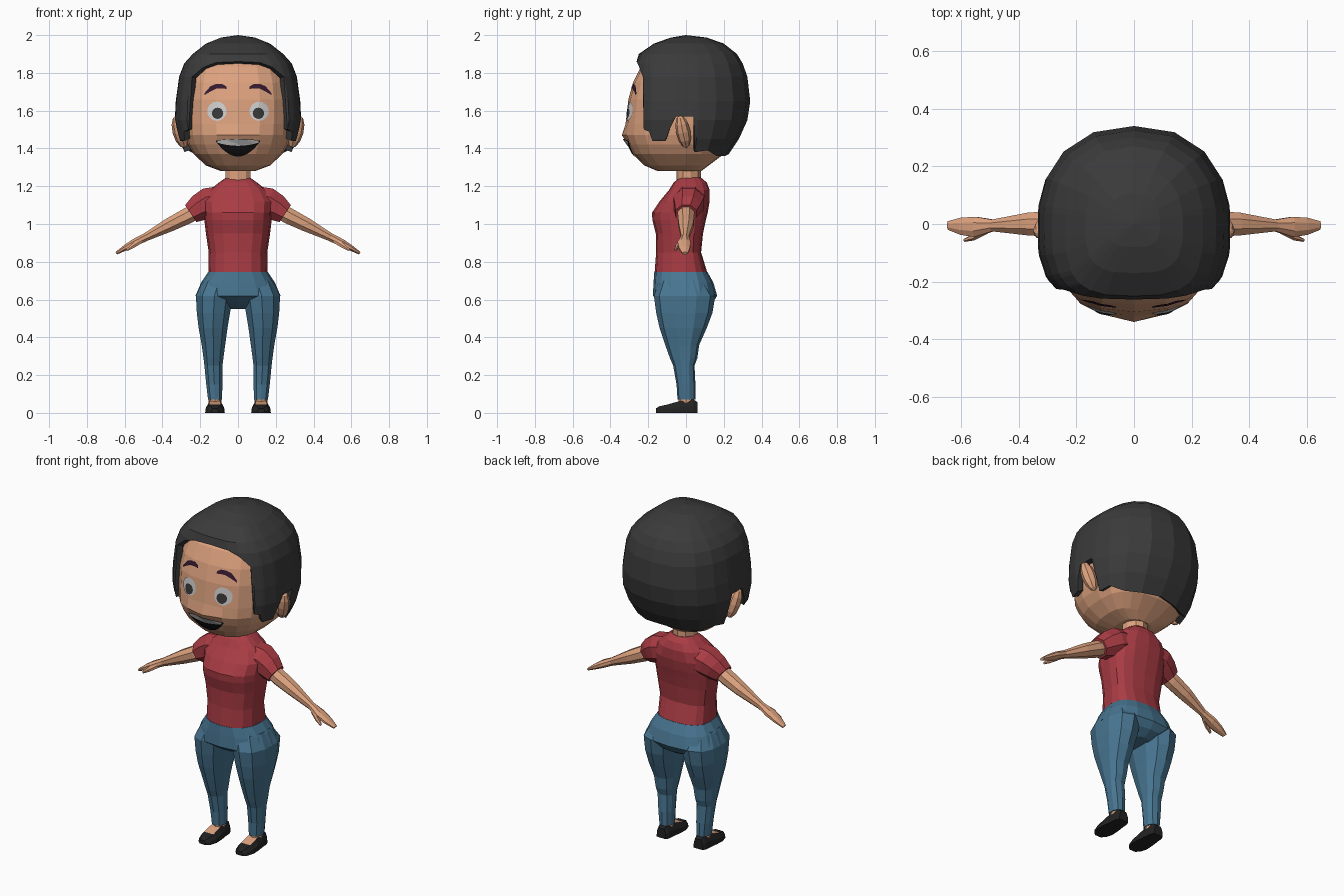
import bpy, bmesh, math
from mathutils import Vector, Matrix
from mathutils.bvhtree import BVHTree

if "Cube" in bpy.data.objects:
    bpy.data.objects.remove(bpy.data.objects["Cube"])


def mat(name, r, g, b):
    m = bpy.data.materials.new(name)
    m.diffuse_color = (r, g, b, 1)
    m.use_nodes = True
    m.node_tree.nodes["Principled BSDF"].inputs["Base Color"].default_value = m.diffuse_color
    return m


SKIN = mat("skin", .72, .36, .21)
RED = mat("shirt_red", .40, .045, .058)
BLUE = mat("denim_blue", .065, .18, .285)
HAIR = mat("hair_charcoal", .043, .043, .043)
SHOE = mat("shoe_black", .016, .016, .016)
WHITE = mat("eye_white", .62, .62, .62)
PUPIL = mat("pupil_grey", .04, .04, .04)
BROW = mat("brow_plum", .035, .01, .03)
MOUTH = mat("mouth_black", .006, .006, .006)


def finish(name, bm, mats, mirror=False):
    bmesh.ops.remove_doubles(bm, verts=bm.verts, dist=1e-5)
    bmesh.ops.recalc_face_normals(bm, faces=bm.faces)
    me = bpy.data.meshes.new(name)
    bm.to_mesh(me)
    bm.free()
    for m in mats:
        me.materials.append(m)
    ob = bpy.data.objects.new(name, me)
    bpy.context.collection.objects.link(ob)
    if mirror:
        ob.modifiers.new("mirror", 'MIRROR').use_mirror_merge = False
    return ob


def loft(name, rings, mats, mirror=False, rule=None):
    """Skin a list of closed rings and cap both ends."""
    bm = bmesh.new()
    vs = [[bm.verts.new(p) for p in r] for r in rings]
    n = len(vs[0])
    for i in range(len(vs) - 1):
        for j in range(n):
            k = (j + 1) % n
            f = bm.faces.new((vs[i][j], vs[i][k], vs[i + 1][k], vs[i + 1][j]))
            if rule and rule(i, j):
                f.material_index = 1
    bm.faces.new(vs[0])
    bm.faces.new(vs[-1])
    return finish(name, bm, mats, mirror)


def spow(v, e):
    return math.copysign(abs(v) ** e, v)


def oval(a, hx, yf, yb, nf, nb):
    """Point on a rounded oval, a = 0 faces the front."""
    front = math.cos(a) > 0
    e = 2 / (nf if front else nb)
    return hx * spow(math.sin(a), e), -(yf if front else yb) * spow(math.cos(a), e)


def ring(z, hx, yf, yb, cx=0, n=2.5, sides=16):
    pts = [oval(2 * math.pi * i / sides, hx, yf, yb, n, n) for i in range(sides)]
    return [Vector((cx + x, y, z)) for x, y in pts]


def tube(name, path, material, sides=8):
    """Mirrored limb along (x, y, z, half height, half depth) stations."""
    rings = []
    for i, (x, y, z, h, d) in enumerate(path):
        a, b = path[max(i - 1, 0)], path[min(i + 1, len(path) - 1)]
        t = Vector((b[0] - a[0], 0, b[2] - a[2])).normalized()
        up = Vector((-t.z, 0, t.x))
        rings.append([Vector((x, y, z)) + up * h * math.cos(q) + Vector((0, d * math.sin(q), 0))
                      for q in (2 * math.pi * (k + .5) / sides for k in range(sides))])
    return loft(name, rings, [material], True)


# Head, with the nose pulled forward a little
head_rings = [ring(z, hx, f, b, n=2.6, sides=20) for z, hx, f, b in (
    (1.28, .09, .15, .08), (1.31, .17, .22, .12), (1.37, .235, .28, .20),
    (1.42, .265, .305, .23), (1.47, .28, .325, .25), (1.53, .285, .32, .27),
    (1.66, .285, .305, .29), (1.75, .275, .28, .29), (1.83, .25, .24, .26), (1.9, .18, .17, .19))]
head_rings[4][0].y -= .015
head = loft("head", head_rings, [SKIN])
loft("neck", [ring(z, .07, .05, .08, n=2, sides=10) for z in (1.19, 1.33)], [SKIN])

# Ears
bm = bmesh.new()
bmesh.ops.create_uvsphere(bm, u_segments=8, v_segments=6, radius=1, matrix=(
    Matrix.Translation((.305, -.015, 1.49)) @ Matrix.Rotation(.25, 4, 'Y')
    @ Matrix.Rotation(.2, 4, 'X') @ Matrix.Diagonal((.042, .038, .092, 1))))
finish("ear", bm, [SKIN], True)

# Hair shell: dome levels clamped to a hairline that varies around the head
LEVELS = [(2.0, 0, 0, 0), (1.987, .09, .08, .11), (1.955, .17, .17, .2), (1.9, .24, .25, .27),
          (1.85, .285, .265, .30), (1.78, .312, .275, .325), (1.65, .33, .28, .34),
          (1.55, .335, .28, .325), (1.45, .315, .275, .28), (1.36, .278, .27, .22)]
HAIRLINE = [(0, 1.86), (14, 1.855), (28, 1.83), (42, 1.78), (45, 1.5), (55, 1.49), (60, 1.44),
            (77, 1.44), (81, 1.5), (86, 1.57), (95, 1.57), (99, 1.38), (115, 1.39),
            (135, 1.36), (158, 1.36), (180, 1.37)]


def dome(z):
    for a, b in zip(LEVELS, LEVELS[1:]):
        if z >= b[0] - 1e-6:
            t = (a[0] - z) / (a[0] - b[0])
            return [p + (q - p) * t for p, q in zip(a[1:], b[1:])]


columns = HAIRLINE + [(360 - a, z) for a, z in HAIRLINE[-2:0:-1]]
bm = bmesh.new()
grid = []
for deg, low in columns:
    col = []
    for level in LEVELS:
        z = max(level[0], low)
        x, y = oval(math.radians(deg), *dome(z), 3.2, 2.3)
        col.append(bm.verts.new((x, y, z)))
    grid.append(col)
for i, a in enumerate(grid):
    b = grid[(i + 1) % len(grid)]
    for j in range(len(LEVELS) - 1):
        bm.faces.new((a[j], a[j + 1], b[j + 1], b[j]))
bmesh.ops.remove_doubles(bm, verts=bm.verts, dist=1e-5)
bmesh.ops.dissolve_degenerate(bm, edges=bm.edges, dist=1e-5)
hair = finish("hair", bm, [HAIR])
shell = hair.modifiers.new("thickness", 'SOLIDIFY')
shell.thickness, shell.offset = .035, -1

# Face details: thin sheets laid onto the front of the head
surface = BVHTree.FromPolygons([v.co for v in head.data.vertices],
                               [p.vertices[:] for p in head.data.polygons])


def sheet(name, cols, material, lift, rows=5):
    bm = bmesh.new()
    vs = []
    for x, lo, hi in cols:
        col = []
        for r in range(rows + 1):
            z = lo + (hi - lo) * r / rows
            hit = surface.ray_cast(Vector((x, -2, z)), Vector((0, 1, 0)))[0]
            col.append(bm.verts.new((x, hit.y - lift, z)))
        vs.append(col)
    for a, b in zip(vs, vs[1:]):
        for r in range(rows):
            bm.faces.new((a[r], b[r], b[r + 1], a[r + 1]))
    return finish(name, bm, [material])


def disc(cx, cz, r, n=8):
    angles = [math.pi * i / n for i in range(n + 1)]
    return [(cx - r * math.cos(q), cz - r * math.sin(q), cz + r * math.sin(q)) for q in angles]


for side, s in (("left", 1), ("right", -1)):
    sheet(side + "_eye", disc(s * .112, 1.597, .051), WHITE, .005)
    sheet(side + "_pupil", disc(s * .108, 1.586, .03), PUPIL, .009)
    brow = [(.062, 1.715, 1.728), (.085, 1.718, 1.742), (.115, 1.717, 1.742),
            (.145, 1.702, 1.73), (.178, 1.682, 1.692)]
    sheet(side + "_eyebrow", [(s * x, a, b) for x, a, b in brow], BROW, .007, 2)

steps = [i / 6 for i in range(-6, 7)]
sheet("mouth", [(.117 * t, 1.357 + .08 * t * t, 1.45 - .008 * t * t) for t in steps], MOUTH, .006)
sheet("teeth", [(.108 * t, 1.414 + .016 * t * t, 1.449 - .008 * t * t) for t in steps], WHITE, .0095)

# Shirt body and sleeves
loft("shirt", [ring(*r) for r in (
    (.745, .157, .166, .112), (.85, .155, .158, .08), (.95, .17, .16, .09),
    (1.02, .178, .178, .105), (1.06, .18, .18, .115), (1.12, .185, .14, .125),
    (1.18, .15, .09, .125), (1.22, .10, .065, .11), (1.245, .065, .035, .08))], [RED])
tube("sleeve", [(.07, .015, 1.13, .08, .09), (.16, .015, 1.11, .088, .088),
                (.205, .01, 1.085, .078, .075), (.25, 0, 1.055, .058, .06)], RED)

# Arms, flat hands and thumbs
tube("arm", [(.19, 0, 1.085, .045, .045), (.27, 0, 1.042, .046, .048), (.36, 0, .997, .04, .043),
             (.49, -.005, .93, .023, .022), (.55, -.01, .9, .022, .038),
             (.60, -.008, .872, .016, .032), (.645, -.005, .845, .008, .016)], SKIN)
tube("thumb", [(.51, -.022, .913, .015, .013), (.555, -.045, .885, .014, .012),
               (.588, -.056, .862, .007, .006)], SKIN, 6)

# Trousers: hips and two tapering legs
loft("trouser_hips", [ring(*r) for r in (
    (.55, .06, .06, .09), (.58, .13, .12, .14), (.62, .225, .175, .165),
    (.69, .195, .172, .145), (.745, .159, .168, .114))], [BLUE])
loft("trouser_leg", [ring(z, hx, f, b, cx, 2.3, 10) for z, cx, hx, f, b in (
    (.07, .122, .038, .045, .05), (.15, .125, .045, .05, .05), (.25, .13, .05, .068, .045),
    (.29, .13, .055, .085, .06), (.36, .13, .065, .11, .07), (.45, .132, .08, .14, .11),
    (.53, .13, .092, .158, .14), (.62, .125, .102, .17, .155), (.70, .1, .09, .14, .1))],
    [BLUE], True)

# Ankles and slip-on shoes with the instep left bare
loft("ankle", [ring(z, .034, .04, .042, .122, 2, 8) for z in (.03, .1)], [SKIN], True)
shoe = []
for y, w, h in ((.06, .03, .058), (.04, .04, .07), (0, .043, .07), (-.05, .05, .058),
                (-.1, .052, .044), (-.14, .04, .035), (-.16, .02, .024)):
    shoe.append([Vector((.122 + w * u, y, h * v)) for u, v in (
        (-1, 0), (1, 0), (.95, .5), (.6, 1), (-.6, 1), (-.95, .5))])
loft("shoe", shoe, [SHOE, SKIN], True, lambda i, j: j == 3 and i in (2, 3))
